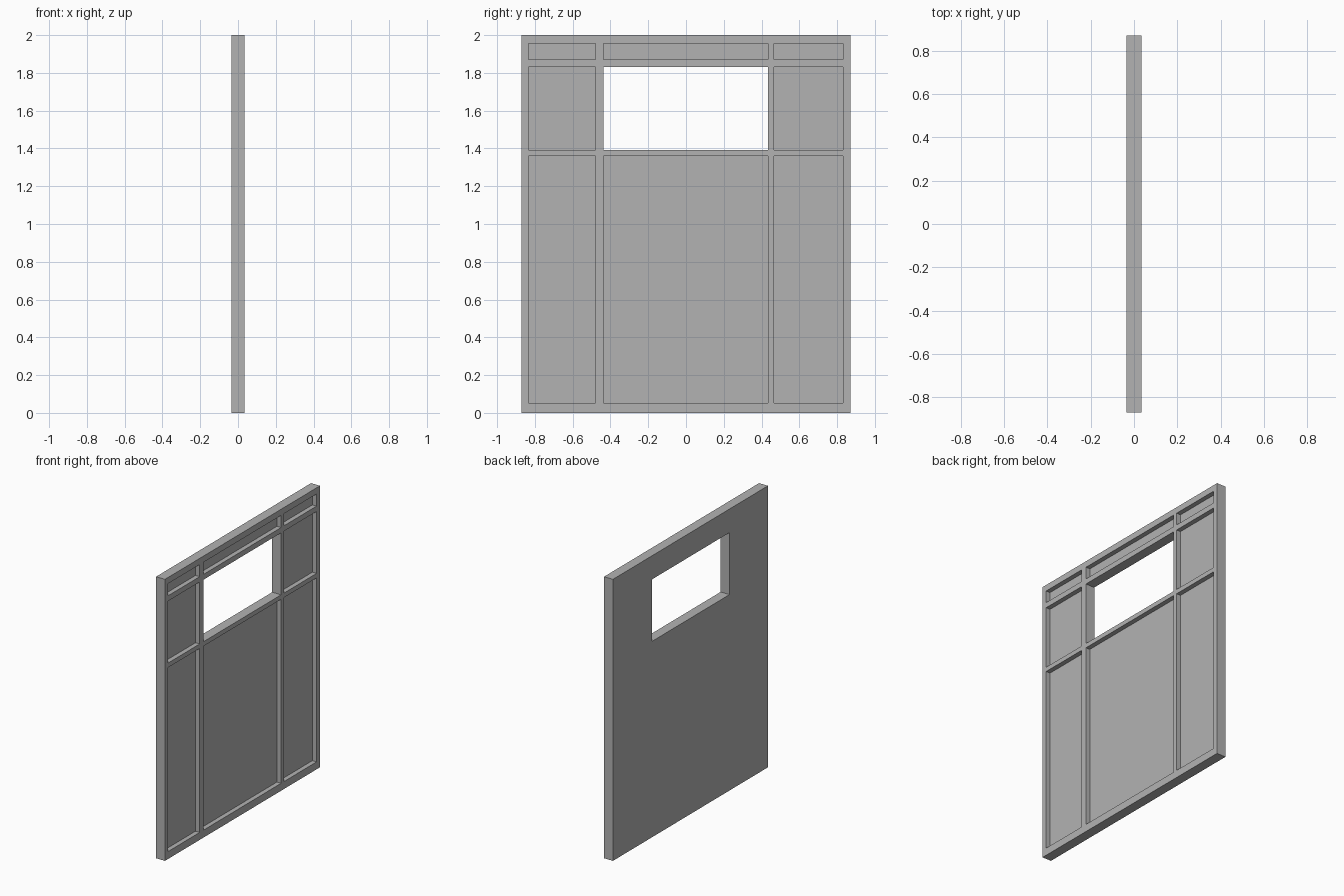
import bpy
import bmesh
from mathutils import Matrix, Vector

cube = bpy.data.objects.get("Cube")
if cube:
    bpy.data.objects.remove(cube, do_unlink=True)

HALF_T, HALF_W, HEIGHT = 0.035, 0.87, 2.0
RECESS_X = 0.002          # plane of the sunken panels
COLUMNS = [(-0.835, -0.48), (-0.438, 0.434), (0.466, 0.832)]
ROWS = [(0.053, 1.36), (1.392, 1.832), (1.87, 1.956)]
WINDOW = (1, 1)           # column and row of the opening

grey = bpy.data.materials.new("plain_grey")
grey.use_nodes = True
colour = (0.45, 0.45, 0.45, 1.0)
grey.diffuse_color = colour
grey.node_tree.nodes["Principled BSDF"].inputs["Base Color"].default_value = colour


def add_box(bm, xs, ys, zs):
    lo, hi = Vector((xs[0], ys[0], zs[0])), Vector((xs[1], ys[1], zs[1]))
    bmesh.ops.create_cube(bm, size=1, matrix=Matrix.Translation((lo + hi) / 2)
                          @ Matrix.Diagonal((*(hi - lo), 1)))


def make_object(name, boxes):
    bm = bmesh.new()
    for box in boxes:
        add_box(bm, *box)
    mesh = bpy.data.meshes.new(name)
    bm.to_mesh(mesh)
    bm.free()
    mesh.materials.append(grey)
    obj = bpy.data.objects.new(name, mesh)
    bpy.context.collection.objects.link(obj)
    return obj


# Solid wall slab
wall = make_object("wall_panel", [((-HALF_T, HALF_T), (-HALF_W, HALF_W), (0, HEIGHT))])

# Pockets between the ribs, with the window cut right through
pockets = []
for c, ys in enumerate(COLUMNS):
    for r, zs in enumerate(ROWS):
        back = -2 * HALF_T if (c, r) == WINDOW else RECESS_X
        pockets.append(((back, 2 * HALF_T), ys, zs))
cutter = make_object("pocket_cutter", pockets)
cutter.hide_render = True

cut = wall.modifiers.new("pockets", "BOOLEAN")
cut.operation = "DIFFERENCE"
cut.solver = "EXACT"
cut.object = cutter

# Apply the cut and drop the helper
bpy.context.view_layer.objects.active = wall
wall.select_set(True)
bpy.ops.object.modifier_apply(modifier=cut.name)
bpy.data.objects.remove(cutter, do_unlink=True)
